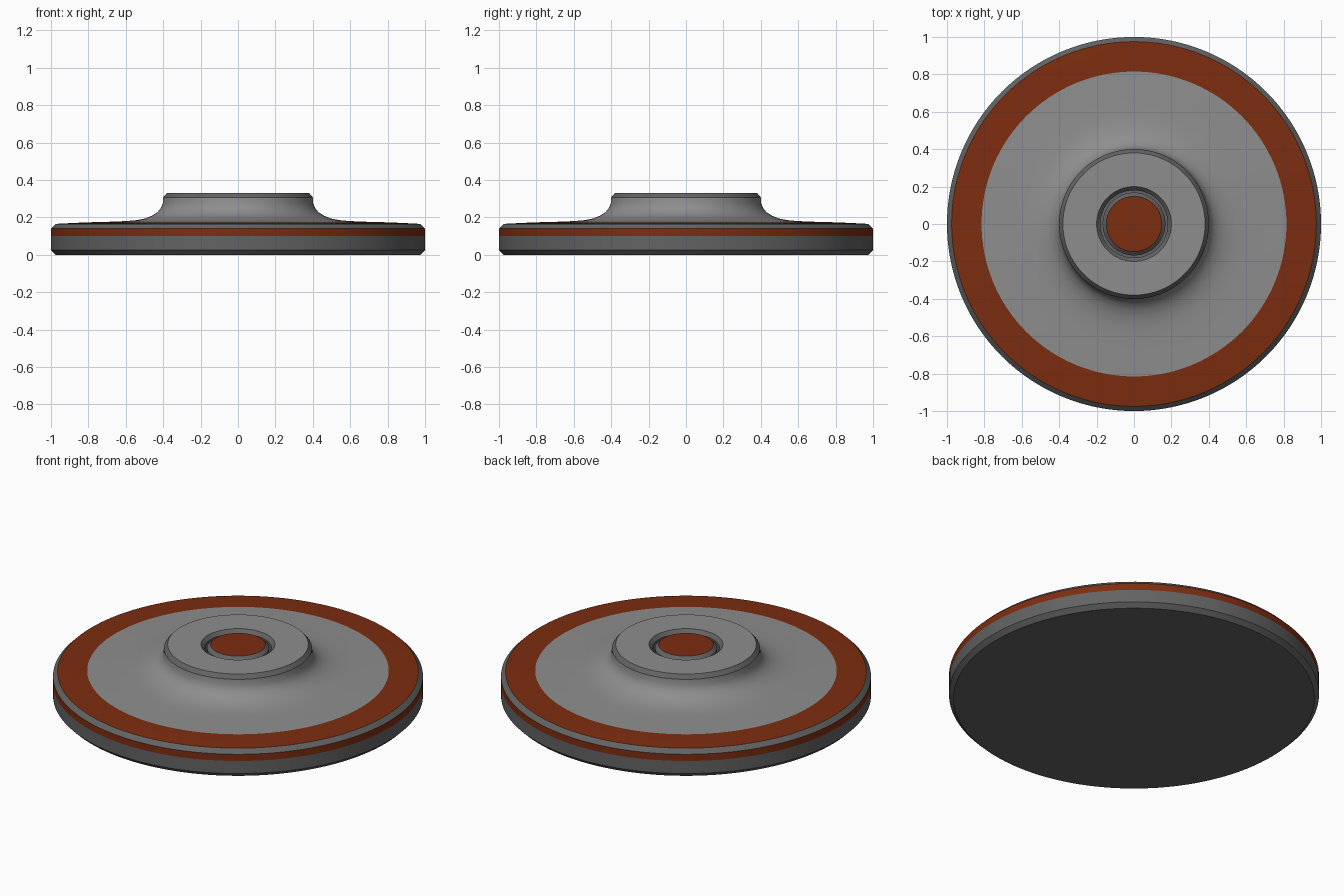
import bpy, bmesh, math

if "Cube" in bpy.data.objects:
    bpy.data.objects.remove(bpy.data.objects["Cube"])

SEGMENTS = 128


def material(name, rgb):
    m = bpy.data.materials.new(name)
    m.diffuse_color = (*rgb, 1.0)
    m.use_nodes = True
    m.node_tree.nodes["Principled BSDF"].inputs["Base Color"].default_value = m.diffuse_color
    return m


DARK, LIGHT, RUST = 0, 1, 2
MATERIALS = [
    material("dark grey", (0.125, 0.125, 0.125)),
    material("light grey", (0.27, 0.27, 0.27)),
    material("rust orange", (0.205, 0.026, 0.005)),
]


def lathe(name, start, steps):
    """Spin a profile about z; each step is (radius, height, colour of that band)."""
    bm = bmesh.new()

    def ring(r, z):
        if r == 0:
            return [bm.verts.new((0, 0, z))] * SEGMENTS
        return [bm.verts.new((r * math.cos(2 * math.pi * i / SEGMENTS),
                              r * math.sin(2 * math.pi * i / SEGMENTS), z))
                for i in range(SEGMENTS)]

    prev = ring(*start)
    for r, z, colour in steps:
        cur = ring(r, z)
        for i in range(SEGMENTS):
            j = (i + 1) % SEGMENTS
            corners = list(dict.fromkeys([prev[i], prev[j], cur[j], cur[i]]))
            bm.faces.new(corners).material_index = colour
        prev = cur
    bmesh.ops.recalc_face_normals(bm, faces=bm.faces[:])
    mesh = bpy.data.meshes.new(name)
    bm.to_mesh(mesh)
    bm.free()
    for m in MATERIALS:
        mesh.materials.append(m)
    obj = bpy.data.objects.new(name, mesh)
    bpy.context.collection.objects.link(obj)
    bpy.context.view_layer.objects.active = obj
    obj.select_set(True)
    bpy.ops.object.shade_smooth_by_angle(angle=math.radians(25))
    obj.select_set(False)
    return obj


# Base disc with painted side stripe, flared into the raised hub with a socket
lathe("base_and_hub", (0, 0), [
    (0.975, 0.0, DARK), (1.0, 0.025, DARK),
    (1.0, 0.10, DARK), (1.0, 0.14, RUST),
    (0.975, 0.165, DARK), (0.90, 0.169, RUST), (0.815, 0.173, RUST),
    (0.70, 0.176, LIGHT), (0.60, 0.180, LIGHT), (0.55, 0.184, LIGHT),
    (0.50, 0.193, LIGHT), (0.46, 0.209, LIGHT), (0.43, 0.228, LIGHT),
    (0.412, 0.25, LIGHT), (0.402, 0.275, LIGHT), (0.40, 0.307, LIGHT),
    (0.38, 0.33, DARK), (0.20, 0.33, LIGHT),
    (0.18, 0.31, DARK), (0.18, 0.25, DARK), (0, 0.25, DARK),
])

# Bevelled button sitting inside the hub socket
lathe("centre_button", (0, 0.25), [
    (0.168, 0.25, DARK), (0.168, 0.31, DARK), (0.148, 0.328, DARK), (0, 0.328, RUST),
])
